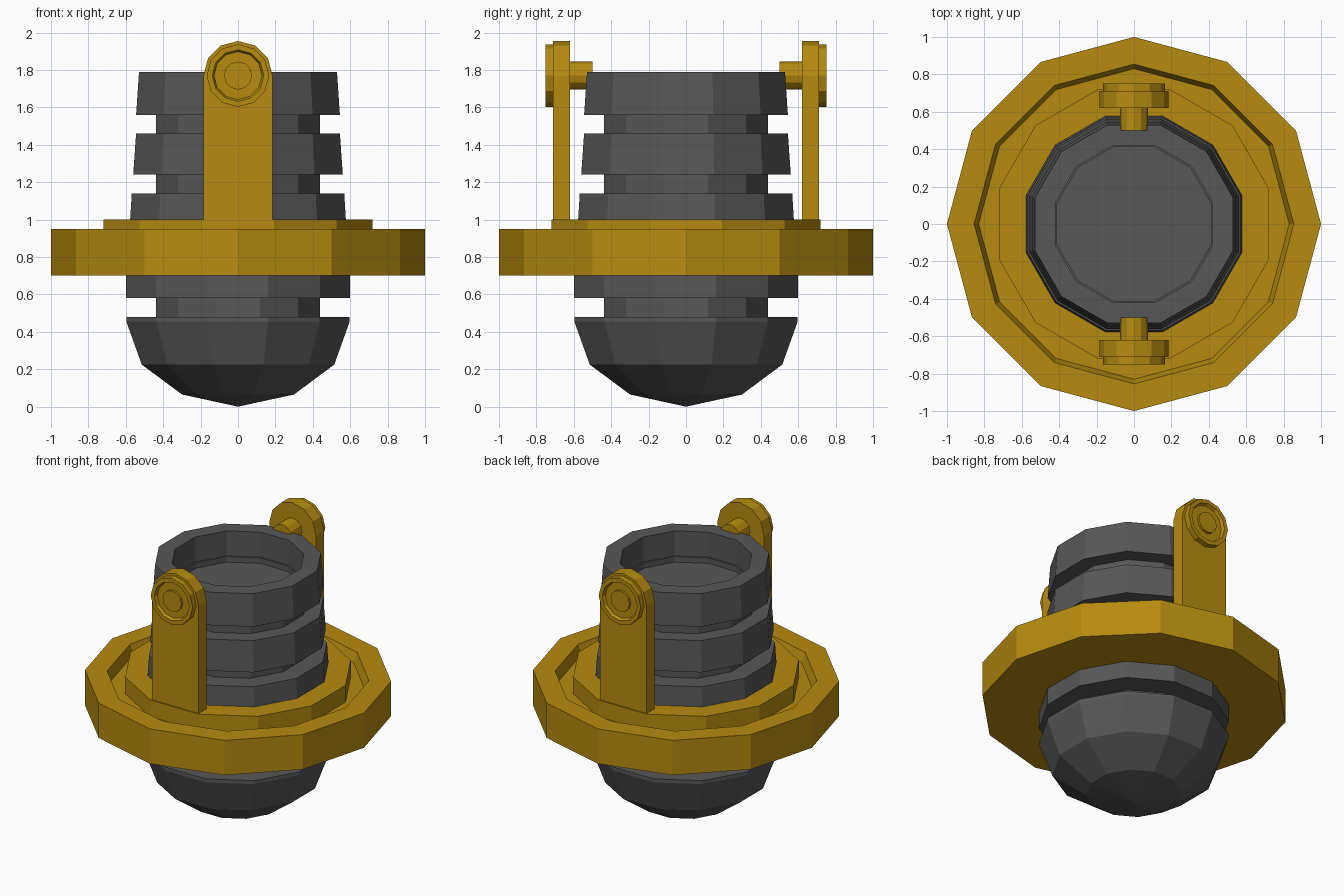
import bpy
import bmesh
from math import cos, sin, pi, radians

cube = bpy.data.objects.get("Cube")
if cube:
    bpy.data.objects.remove(cube, do_unlink=True)


def make_material(name, rgb):
    mat = bpy.data.materials.new(name)
    mat.use_nodes = True
    mat.diffuse_color = (*rgb, 1)
    shader = next(n for n in mat.node_tree.nodes if n.type == 'BSDF_PRINCIPLED')
    shader.inputs["Base Color"].default_value = (*rgb, 1)
    return mat


gold = make_material("gold", (0.47, 0.26, 0.005))
grey = make_material("dark grey", (0.095, 0.095, 0.095))
SIDES = 12


def finish(name, bm, mat):
    bmesh.ops.recalc_face_normals(bm, faces=bm.faces)
    mesh = bpy.data.meshes.new(name)
    bm.to_mesh(mesh)
    bm.free()
    mesh.materials.append(mat)
    obj = bpy.data.objects.new(name, mesh)
    bpy.context.collection.objects.link(obj)
    return obj


def lathe(name, profile, mat, turn=0.0, closed=False):
    """Spin (radius, height) points about z; a zero radius makes a pole."""
    bm = bmesh.new()
    rings = []
    for r, z in profile:
        count = SIDES if r else 1
        angles = [turn + 2 * pi * i / SIDES for i in range(count)]
        rings.append([bm.verts.new((r * cos(a), r * sin(a), z)) for a in angles])
    pairs = list(zip(rings, rings[1:]))
    if closed:
        pairs.append((rings[-1], rings[0]))
    for low, high in pairs:
        for i in range(SIDES):
            j = (i + 1) % SIDES
            loop = [low[i % len(low)], low[j % len(low)],
                    high[j % len(high)], high[i % len(high)]]
            bm.faces.new(list(dict.fromkeys(loop)))
    return finish(name, bm, mat)


# Ribbed body: faceted dome, grooves and a hollow cup at the top
half = radians(15)
groove = 0.455
body = [(0, 0), (0.31, 0.065), (0.533, 0.225), (0.618, 0.455), (0.618, 0.48),
        (groove, 0.48), (groove, 0.58), (0.62, 0.58), (0.62, 0.7),
        (0.597, 1.0), (0.588, 1.14), (groove, 1.14), (groove, 1.24),
        (0.58, 1.24), (0.564, 1.46), (groove, 1.46), (groove, 1.56),
        (0.564, 1.56), (0.548, 1.79), (0.435, 1.79), (0.435, 1.61),
        (0.425, 1.61), (0.425, 1.57), (0, 1.57)]
lathe("ribbed_body", body, grey, half)

# Wide collar with a sloped inner wall and a sunken floor
lathe("outer_collar", [(0.5, 0.7), (1, 0.7), (1, 0.95), (0.855, 0.95),
                       (0.83, 0.88), (0.5, 0.88)], gold, closed=True)

# Raised plate inside the collar
lathe("inner_plate", [(0.5, 0.86), (0.745, 0.86), (0.745, 1.0), (0.5, 1.0)],
      gold, half, closed=True)

# Two upright brackets, each with a recessed cap and a pivot pin
PIVOT = 1.77
for side, word in ((-1, "front"), (1, "back")):
    bm = bmesh.new()
    width = 0.185
    outline = [(width * cos(pi * i / 6), PIVOT + width * sin(pi * i / 6)) for i in range(7)]
    outline += [(-width, 0.99), (width, 0.99)]
    face = bm.faces.new([bm.verts.new((x, side * 0.62, z)) for x, z in outline])
    ext = bmesh.ops.extrude_face_region(bm, geom=[face], use_keep_orig=True)
    moved = [v for v in ext["geom"] if isinstance(v, bmesh.types.BMVert)]
    bmesh.ops.translate(bm, verts=moved, vec=(0, side * 0.092, 0))
    finish(word + "_bracket", bm, gold)

    cap = lathe(word + "_pivot_cap",
                [(0, 0.7), (0.167, 0.7), (0.167, 0.752), (0.138, 0.752),
                 (0.128, 0.732), (0, 0.732)], gold)
    pin = lathe(word + "_pivot_pin",
                [(0, 0.5), (0.075, 0.5), (0.075, 0.748), (0, 0.748)], gold)
    for part in (cap, pin):
        part.location.z = PIVOT
        part.rotation_euler.x = -side * pi / 2
